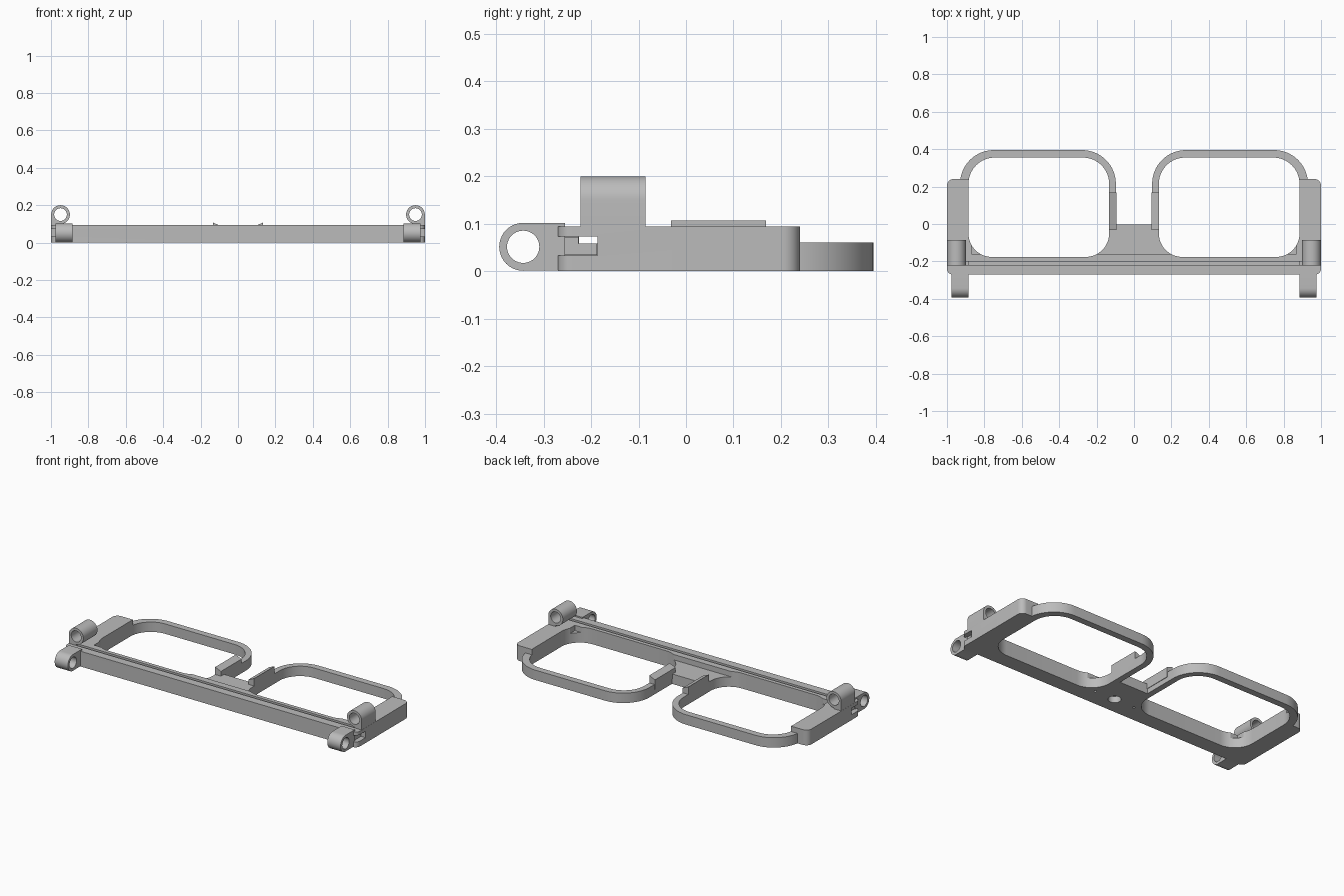
import bpy, bmesh, math
from mathutils import Vector

if "Cube" in bpy.data.objects:
    bpy.data.objects.remove(bpy.data.objects["Cube"])

grey = bpy.data.materials.new("plain grey")
grey.diffuse_color = (0.5, 0.5, 0.5, 1)
grey.use_nodes = True
grey.node_tree.nodes["Principled BSDF"].inputs["Base Color"].default_value = grey.diffuse_color


def rounded(corners, steps=10):
    """Outline from (x, y, radius) corners, each rounded by an arc."""
    out = []
    n = len(corners)
    for i, (x, y, r) in enumerate(corners):
        p = Vector((x, y))
        if r == 0:
            out.append(p)
            continue
        a = (Vector(corners[i - 1][:2]) - p).normalized()
        b = (Vector(corners[(i + 1) % n][:2]) - p).normalized()
        c = p + (a + b) * r
        for k in range(steps + 1):
            t = k / steps * math.pi / 2
            out.append(c - b * r * math.cos(t) - a * r * math.sin(t))
    return out


def circle(cx, cy, r, n=40):
    return [Vector((cx + r * math.cos(2 * math.pi * k / n),
                    cy + r * math.sin(2 * math.pi * k / n))) for k in range(n)]


def prism(name, outline, lo, hi, axis="z"):
    """Extrude a 2D outline along an axis from lo to hi."""
    place = {"z": lambda p, h: (p[0], p[1], h),
             "y": lambda p, h: (p[0], h, p[1]),
             "x": lambda p, h: (h, p[0], p[1])}[axis]
    bm = bmesh.new()
    a = [bm.verts.new(place(p, lo)) for p in outline]
    b = [bm.verts.new(place(p, hi)) for p in outline]
    bm.faces.new(a)
    bm.faces.new(b)
    for i in range(len(a)):
        j = (i + 1) % len(a)
        bm.faces.new((a[i], a[j], b[j], b[i]))
    bmesh.ops.recalc_face_normals(bm, faces=bm.faces)
    me = bpy.data.meshes.new(name)
    bm.to_mesh(me)
    bm.free()
    me.materials.append(grey)
    ob = bpy.data.objects.new(name, me)
    bpy.context.collection.objects.link(ob)
    return ob


def box(name, x0, x1, y0, y1, z0, z1):
    return prism(name, [(x0, y0), (x1, y0), (x1, y1), (x0, y1)], z0, z1)


def combine(ob, other, op):
    """Apply a boolean and discard the second object."""
    bpy.context.view_layer.objects.active = ob
    m = ob.modifiers.new(op, "BOOLEAN")
    m.operation, m.solver, m.object = op, "EXACT", other
    bpy.ops.object.modifier_apply(modifier=m.name)
    bpy.data.objects.remove(other)


def smooth(ob):
    bpy.ops.object.select_all(action="DESELECT")
    ob.select_set(True)
    bpy.context.view_layer.objects.active = ob
    bpy.ops.object.shade_smooth_by_angle(angle=math.radians(30))


# Main frame: front bar with two side blocks
frame = prism("main_frame", rounded([
    (-1, -.27, .03), (1, -.27, .03), (1, .24, .035), (.87, .24, 0), (.87, -.16, 0),
    (-.87, -.16, 0), (-.87, .24, 0), (-1, .24, .035)]), 0, .094)

# Lens rims, bridge and nose pads
for s in (-1, 1):
    rim = rounded([(s * .097, -.21, .02), (s * .93, -.21, .02),
                   (s * .93, .395, .18), (s * .097, .395, .18)], 16)
    combine(frame, prism("rim", rim, 0, .061), "UNION")
combine(frame, box("bridge", -.15, .15, -.21, -.002, 0, .061), "UNION")
for s in (-1, 1):
    pad = [(s * .094, .03), (s * .138, .03), (s * .138, .109), (s * .094, .09)]
    combine(frame, prism("nose_pad", pad, -.032, .168, "y"), "UNION")

# Lens openings
for s in (-1, 1):
    lens = rounded([(s * .133, -.176, .125), (s * .885, -.176, .125),
                    (s * .885, .355, .14), (s * .133, .355, .14)], 16)
    combine(frame, prism("lens_cut", lens, -.1, .3), "DIFFERENCE")

# T-shaped slot along the bar
combine(frame, box("slot_top_cut", -.96, .96, -.22, -.2, .065, .2), "DIFFERENCE")
combine(frame, box("slot_cut", -1.1, 1.1, -.225, -.186, .058, .073), "DIFFERENCE")

# Blind holes underneath the bridge
for x, y, r in ((0, -.165, .036), (-.137, -.165, .007), (.137, -.165, .007)):
    combine(frame, prism("hole_cut", circle(x, y, r, 24), -.1, .04), "DIFFERENCE")

# Hinge pockets in the front corners
for s in (-1, 1):
    combine(frame, box("pocket_cut", s * .885, s * 1.1, -.3, -.186, .033, .073), "DIFFERENCE")
smooth(frame)

for s, side in ((-1, "left"), (1, "right")):
    # Front hinge barrel with its mount and arm
    x0, x1 = s * .885, s * .975
    hinge = prism(side + "_front_hinge", circle(-.343, .0515, .0505), x0, x1, "x")
    combine(hinge, box("mount", x0, x1, -.343, -.255, .002, .102), "UNION")
    combine(hinge, box("arm", s * .9, s * .97, -.3, -.226, .034, .072), "UNION")
    combine(hinge, box("arm_tip", s * .9, s * .97, -.24, -.187, .034, .058), "UNION")
    combine(hinge, prism("bore", circle(-.343, .0515, .034), -1.2, 1.2, "x"), "DIFFERENCE")
    smooth(hinge)

    # Upper barrel, flat on its outer side
    tube = prism(side + "_upper_barrel", circle(s * .949, .15, .05), -.222, -.085, "y")
    combine(tube, box("web", s * .949, s * .999, -.222, -.085, .09, .15), "UNION")
    combine(tube, prism("bore", circle(s * .949, .15, .034), -.5, .5, "y"), "DIFFERENCE")
    smooth(tube)
